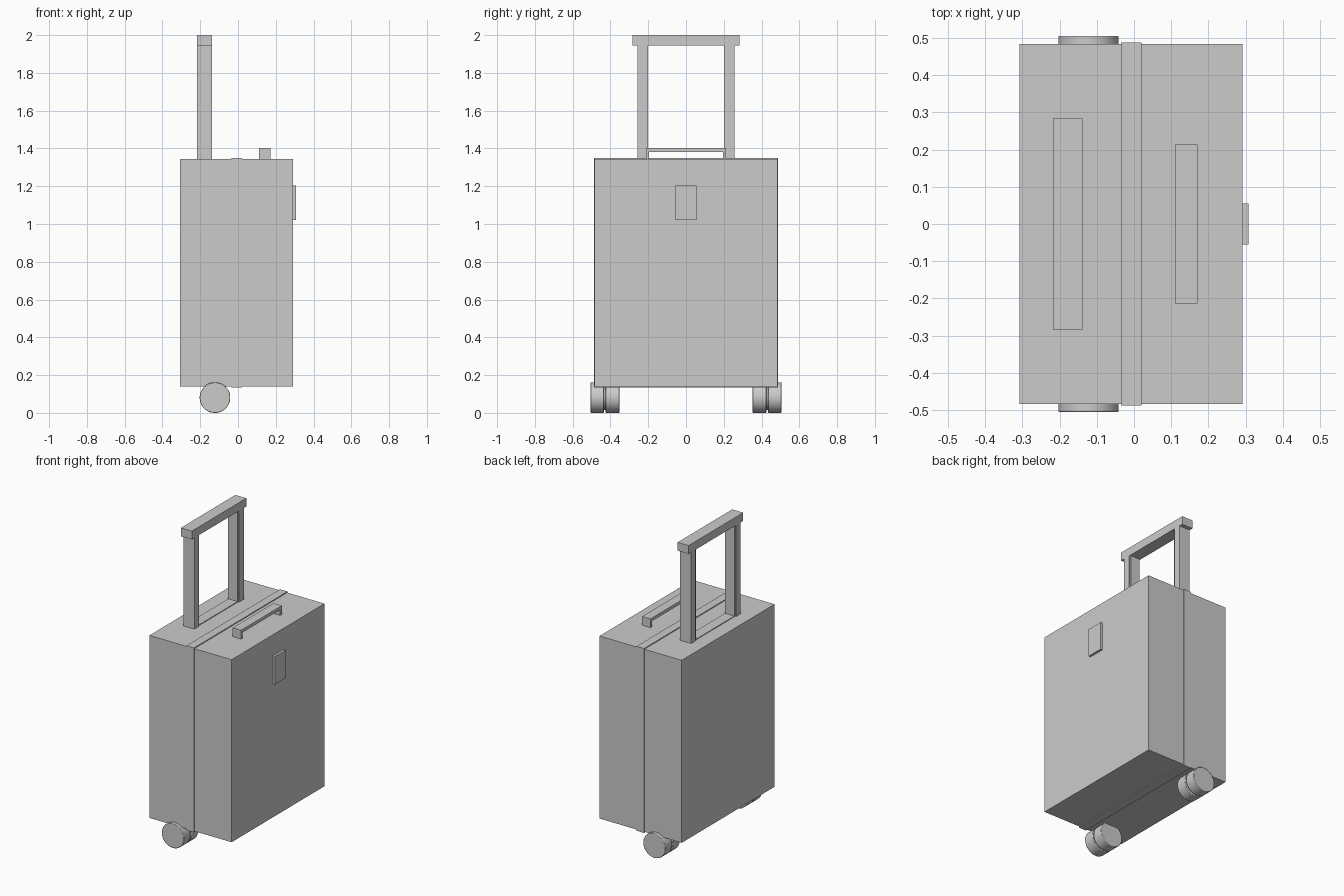
import bpy, math

if "Cube" in bpy.data.objects:
    bpy.data.objects.remove(bpy.data.objects["Cube"])


def box(name, x, y, z):
    """Box from (min, max) ranges."""
    bpy.ops.mesh.primitive_cube_add(size=1)
    o = bpy.context.object
    o.name = name
    o.location = [(a + b) / 2 for a, b in (x, y, z)]
    o.scale = [b - a for a, b in (x, y, z)]
    bpy.ops.object.transform_apply(location=True, scale=True)
    return o


def disc(name, r, y0, y1, bevel=0.0):
    """Cylinder along y on the wheel axle."""
    bpy.ops.mesh.primitive_cylinder_add(
        vertices=48, radius=r, depth=y1 - y0,
        location=(-0.122, (y0 + y1) / 2, 0.081), rotation=(math.pi / 2, 0, 0))
    o = bpy.context.object
    o.name = name
    if bevel:
        m = o.modifiers.new("edge", 'BEVEL')
        m.width, m.segments, m.limit_method = bevel, 2, 'ANGLE'
    bpy.ops.object.shade_smooth_by_angle(angle=math.radians(40))
    return o


# Case shell and the raised band around its seam
box("case_body", (-0.307, 0.292), (-0.4835, 0.4835), (0.141, 1.344))
box("seam_band", (-0.035, 0.02), (-0.487, 0.487), (0.135, 1.35))

# Front badge plate
box("badge_plate", (0.29, 0.307), (-0.055, 0.055), (1.02, 1.205))

# Telescopic handle: grip and base strip
hx = (-0.218, -0.138)
box("trolley_grip", hx, (-0.284, 0.284), (1.945, 2.0))
box("trolley_base", (-0.212, -0.144), (-0.21, 0.21), (1.34, 1.349))

# Carry handle on top
cx = (0.11, 0.171)
box("carry_grip", cx, (-0.213, 0.213), (1.381, 1.402))

for side, s in (("left", -1), ("right", 1)):
    def span(a, b):
        return tuple(sorted((s * a, s * b)))
    # Handle posts with inner liners
    box("trolley_post_" + side, hx, span(0.21, 0.258), (1.34, 1.946))
    box("post_liner_" + side, (-0.212, -0.144), span(0.201, 0.211), (1.34, 1.946))
    # Carry handle feet
    box("carry_foot_" + side, cx, span(0.195, 0.213), (1.34, 1.383))
    # Twin wheels on a common hub
    disc("outer_wheel_" + side, 0.081, *span(0.435, 0.505), bevel=0.003)
    disc("inner_wheel_" + side, 0.081, *span(0.353, 0.425), bevel=0.003)
    disc("wheel_hub_" + side, 0.065, *span(0.42, 0.44))
